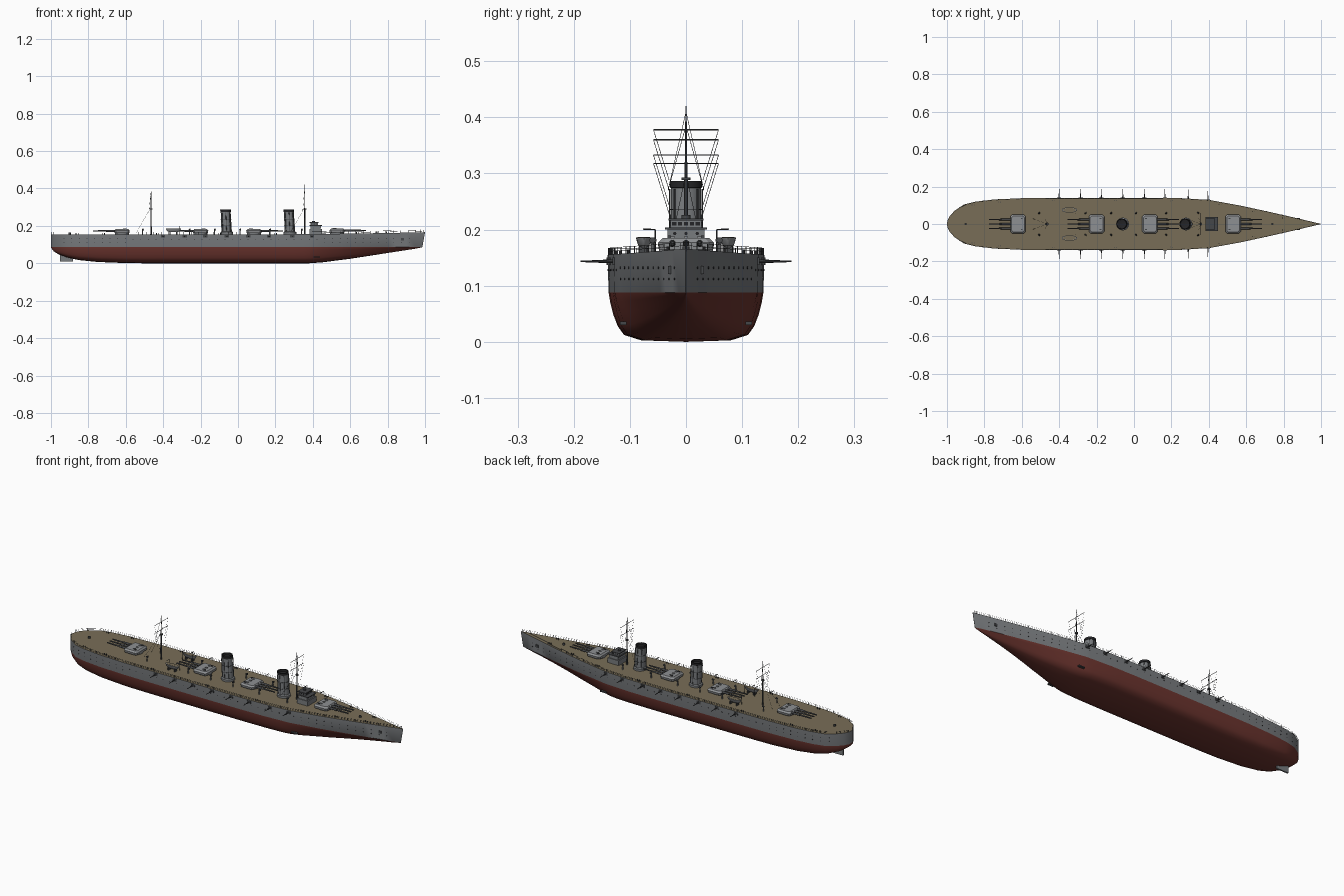
import bpy, bmesh, math
from mathutils import Vector, Matrix

if "Cube" in bpy.data.objects:
    bpy.data.objects.remove(bpy.data.objects["Cube"])

def mat(name, r, g, b):
    m = bpy.data.materials.new(name)
    m.diffuse_color = (r, g, b, 1)
    m.use_nodes = True
    m.node_tree.nodes["Principled BSDF"].inputs["Base Color"].default_value = m.diffuse_color
    return m

HULL = mat("hull_grey", 0.19, 0.20, 0.21)
RED = mat("underwater_red", 0.15, 0.035, 0.028)
DECK = mat("deck_wood", 0.19, 0.155, 0.095)
LIGHT = mat("turret_grey", 0.27, 0.28, 0.29)
DARK = mat("gun_grey", 0.06, 0.063, 0.067)
BLACK = mat("soot_black", 0.018, 0.018, 0.02)

WL = 0.088
BEAM = [(-1, 0), (-.997, .02), (-.985, .042), (-.96, .07), (-.91, .104), (-.85, .119), (-.75, .131), (-.6, .138),
        (-.4, .14), (.1, .14), (.25, .138), (.4, .129), (.57, .098), (.7, .070), (.85, .036), (1, .0005)]
KEEL = [(-1, .084), (-.985, .064), (-.96, .048), (-.91, .03), (-.85, .017), (-.75, .007), (-.6, .001),
        (-.5, 0), (.38, 0), (.45, .005), (.6, .024), (.8, .055), (1, .086)]

def lerp_table(t, x):
    for (x0, y0), (x1, y1) in zip(t, t[1:]):
        if x <= x1:
            return y0 + (y1 - y0) * max(0, x - x0) / (x1 - x0)
    return t[-1][1]

def beam(x): return lerp_table(BEAM, x)
def deck_z(x): return 0.155 + 0.011 * max(0, (x - 0.2) / 0.8) ** 1.6

# --- helpers that add shapes to one bmesh per part ---
class Part:
    def __init__(self, name, *mats, angle=35):
        self.name, self.mats, self.angle, self.bm = name, mats, angle, bmesh.new()

    def paint(self, verts, mi):
        for f in {f for v in verts for f in v.link_faces}:
            f.material_index = mi

    def box(self, c, s, mi=0, taper=1.0):
        vs = bmesh.ops.create_cube(self.bm, size=1)["verts"]
        for v in vs:
            k = taper if v.co.z > 0 else 1
            v.co = Vector((c[0] + v.co.x * s[0] * k, c[1] + v.co.y * s[1] * k, c[2] + v.co.z * s[2]))
        self.paint(vs, mi)

    def rod(self, a, b, r0, r1=None, n=8, mi=0, caps=True):
        a, b = Vector(a), Vector(b)
        d = b - a
        m = Matrix.Translation((a + b) / 2) @ d.to_track_quat('Z', 'Y').to_matrix().to_4x4()
        vs = bmesh.ops.create_cone(self.bm, cap_ends=caps, segments=n, radius1=r0,
                                   radius2=r0 if r1 is None else r1, depth=d.length, matrix=m)["verts"]
        self.paint(vs, mi)

    def loft(self, rings, mi=0, caps=True):
        rows = [[self.bm.verts.new(p) for p in r] for r in rings]
        n = len(rows[0])
        fs = [self.bm.faces.new((r[i], r[(i + 1) % n], q[(i + 1) % n], q[i]))
              for r, q in zip(rows, rows[1:]) for i in range(n)]
        if caps:
            fs += [self.bm.faces.new(rows[0][::-1]), self.bm.faces.new(rows[-1])]
        for f in fs:
            f.material_index = mi

    def done(self):
        bmesh.ops.recalc_face_normals(self.bm, faces=self.bm.faces)
        me = bpy.data.meshes.new(self.name)
        self.bm.to_mesh(me)
        self.bm.free()
        for m in self.mats:
            me.materials.append(m)
        me.shade_smooth()
        me.set_sharp_from_angle(angle=math.radians(self.angle))
        ob = bpy.data.objects.new(self.name, me)
        bpy.context.collection.objects.link(ob)

# --- hull: lofted sections, coloured by height and direction ---
SECTION = [(0, 0), (.57, .03), (.79, .14), (.87, .32), (.925, .55), (.965, .8), (.985, 1)]
hull = Part("hull", HULL, RED, DECK, angle=40)
xs = sorted({x for x, _ in BEAM + KEEL} | {i / 20 for i in range(-16, 20)})
rings = []
for x in xs:
    b, k, dz = beam(x), lerp_table(KEEL, x), deck_z(x)
    v = min(1, max(0, (x - .35) / .6)) * .75
    half = []
    for fy, fz in SECTION:
        half.append((x - (.014 if x == 1 else 0), b * (fy * (1 - v) + fz * v * .985), k + (WL - k) * fz))
    half.append((x, b, dz))
    rings.append(half + [(p[0], -p[1], p[2]) for p in half[:0:-1]])
hull.loft(rings)
hull.bm.normal_update()
bmesh.ops.recalc_face_normals(hull.bm, faces=hull.bm.faces)
for f in hull.bm.faces:
    f.material_index = 2 if f.normal.z > .8 and f.calc_center_median().z > .14 else \
        1 if f.calc_center_median().z < WL else 0
hull.done()

# --- rudder ---
rudder = Part("rudder", HULL)
rudder.box((-.918, 0, .038), (.07, .008, .058))
rudder.done()

# --- hull fittings: portholes, anchors, torpedo ports ---
fit = Part("hull_fittings", BLACK, DARK)
for s in (-1, 1):
    for i in range(46):
        x = -.93 + i * .041
        for z in ((.132, .112) if x > .45 or x < -.6 else (.128,)):
            y = beam(x) * (.985 + .015 * (z - WL) / (deck_z(x) - WL))
            fit.rod((x, s * (y - .004), z), (x, s * (y + .001), z), .0022, n=8)
    fit.box((.88, s * (beam(.88) + .0005), .128), (.016, .006, .014), 1)
    fit.box((.42, s * .112, .033), (.035, .012, .006), 1)
fit.done()

# --- casemate guns along both sides ---
guns = Part("casemate_guns", DARK, HULL)
for x in (-.4, -.285, -.175, -.06, .055, .165, .29, .395):
    for s in (-1, 1):
        y = beam(x)
        guns.box((x, s * (y - .002), .1435), (.022, .008, .014))
        guns.rod((x, s * y, .1435), (x, s * (y + .022), .1435), .003, .0024)
        guns.rod((x, s * (y + .022), .1435), (x, s * (y + .048), .1435), .002, .0015)
guns.done()

# --- main turrets: barbette, chamfered gunhouse, three barrels ---
for i, (x, d) in enumerate(((-.62, -1), (-.20, -1), (.085, 1), (.53, 1))):
    t = Part("main_turret_%d" % (i + 1), LIGHT, DARK, HULL, angle=25)
    z0 = deck_z(x)
    t.rod((x, 0, z0 - .004), (x, 0, z0 + .008), .038, n=32, mi=2)
    def outline(a, w, c, z):
        return [(x + px, py, z) for px, py in ((a, w - c), (a - c, w), (c - a, w), (-a, w - c),
                                               (-a, c - w), (c - a, -w), (a - c, -w), (a, c - w))]
    t.loft([outline(.04, .048, .009, z0 + .007), outline(.041, .05, .009, z0 + .019),
            outline(.034, .042, .008, z0 + .027)])
    for y in (-.024, 0, .024):
        zb = z0 + .018
        t.rod((x + d * .036, y, zb), (x + d * .085, y, zb), .0058, .005, 12, 1)
        t.rod((x + d * .085, y, zb), (x + d * .155, y, zb), .0042, .0032, 12, 1)
        t.box((x - d * .01, y, z0 + .0285), (.012, .008, .004), 0)
    for s in (-1, 1):
        t.box((x - d * .02, s * .03, z0 + .029), (.01, .006, .005), 1)
    t.done()

# --- funnels: raked open tubes with black caps and steam pipes ---
for name, x in (("aft_funnel", -.06), ("fore_funnel", .278)):
    f = Part(name, HULL, BLACK, DARK)
    def ring(r, z):
        return [(x - (z - .155) * .05 + r * math.cos(a), r * math.sin(a), z)
                for a in (k * math.tau / 32 for k in range(32))]
    f.loft([ring(.034, .15), ring(.034, .166), ring(.028, .17), ring(.0265, .274)], 0, False)
    f.loft([ring(.0265, .274), ring(.0285, .275), ring(.0285, .287), ring(.024, .287), ring(.024, .262)], 1)
    for a in (45, 90, 135, 225, 270, 315):
        c, s = math.cos(math.radians(a)) * .029, math.sin(math.radians(a)) * .029
        f.rod((x + c, s, .155), (x + c - .0055, s, .272), .0016, n=6, mi=2)
    for z in (.2, .235):
        f.loft([ring(.0285, z), ring(.0285, z + .002)], 2)
    f.done()

# --- bridge tower with windows and roof ---
br = Part("bridge_tower", HULL, DARK, BLACK)
X = .415
br.box((X, 0, .168), (.066, .074, .03))
br.box((X, 0, .191), (.054, .066, .022))
br.box((X, 0, .202), (.068, .074, .003), 1)
br.box((X - .008, 0, .209), (.04, .056, .014))
br.box((X - .008, 0, .218), (.048, .062, .004), 1)
for k in range(5):
    br.box((X + .0125, (k - 2) * .0105, .2105), (.002, .0075, .006), 2)
for k in range(3):
    for s in (-1, 1):
        br.box((X - .02 + k * .012, s * .0285, .2105), (.008, .002, .006), 2)
for k in (-1, 0, 1):
    br.rod((X + .026, k * .02, .193), (X + .028, k * .02, .193), .003, n=10, mi=2)
br.rod((X - .012, 0, .218), (X - .012, 0, .226), .008, n=12, mi=1)
br.done()

# --- masts with yards and rigging ---
for name, x, top, yards in (("main_mast", -.465, .395, (.36, .318)), ("fore_mast", .357, .42, (.378, .333))):
    m = Part(name, DARK)
    m.rod((x, 0, .15), (x, 0, .29), .0042, .0032)
    m.rod((x, 0, .29), (x, 0, top), .0026, .001)
    m.rod((x, 0, .288), (x, 0, .293), .008, n=12)
    for z in yards:
        m.rod((x, -.058, z), (x, .058, z), .0011, n=6)
    for s in (-1, 1):
        m.rod((x, 0, top - .01), (x - .012, s * .032, .27), .0005, n=4)
        m.rod((x, 0, .3), (x - .08, s * .03, .16), .0005, n=4)
        for z in yards:
            m.rod((x, s * .058, z), (x, s * .03, z - .09), .0005, n=4)
    m.done()

# --- boats on davits ---
boats = Part("ship_boats", LIGHT, DARK, DECK)
for s in (-1, 1):
    def oval(a, b, z):
        return [(-.345 + a * math.cos(t), s * .075 + b * math.sin(t), z)
                for t in (k * math.tau / 24 for k in range(24))]
    boats.loft([oval(.024, .005, .166), oval(.036, .011, .174), oval(.041, .0145, .186)], 0)
    boats.loft([oval(.036, .011, .1862), oval(.036, .011, .187)], 2)
    for dx in (-.032, .032):
        boats.box((-.345 + dx * .6, s * .075, .162), (.006, .02, .016), 1)
        boats.rod((-.345 + dx, s * .055, .155), (-.345 + dx, s * .055, .2), .0014, n=6, mi=1)
        boats.rod((-.345 + dx, s * .055, .2), (-.345 + dx, s * .077, .201), .0012, n=6, mi=1)
boats.done()

# --- ventilators, bollards and deck hatches ---
vents = Part("deck_fittings", DARK, HULL)
for s in (-1, 1):
    for x in (-.51, -.26, -.125, .01, .17, .34):
        y = s * (.058 if x != .34 else .06)
        vents.rod((x, y, .153), (x, y, .178), .0034, n=10, mi=1)
        vents.rod((x - .003, y, .179), (x + .006, y, .181), .004, .0055, 10)
    for x in (-.86, -.72, -.43, -.1, .2, .46, .64, .8):
        for d in (-.006, .006):
            vents.rod((x + d, s * (beam(x) - .015), .15), (x + d, s * (beam(x) - .015), deck_z(x) + .008), .0022)
for x in (-.9, .74):
    vents.rod((x, 0, .15), (x, 0, deck_z(x) + .009), .006, n=12)
vents.done()

# --- deck-edge railing: posts and two wires ---
rail = Part("railing", DARK)
for s in (-1, 1):
    pts = [Vector((x, s * max(0, beam(x) - .002), deck_z(x)))
           for x in [-.996, -.985, -.96] + [-.93 + i * .04 for i in range(49)]]
    for p, q in zip(pts, pts[1:]):
        for h in (.006, .012):
            rail.rod(p + Vector((0, 0, h)), q + Vector((0, 0, h)), .0004, n=4, caps=False)
    for p in pts:
        rail.rod(p, p + Vector((0, 0, .0125)), .0007, n=5)
rail.done()

# --- jackstaff at the bow ---
staff = Part("jackstaff", DARK)
staff.rod((.975, 0, .16), (.975, 0, .18), .0009, n=6)
staff.done()
